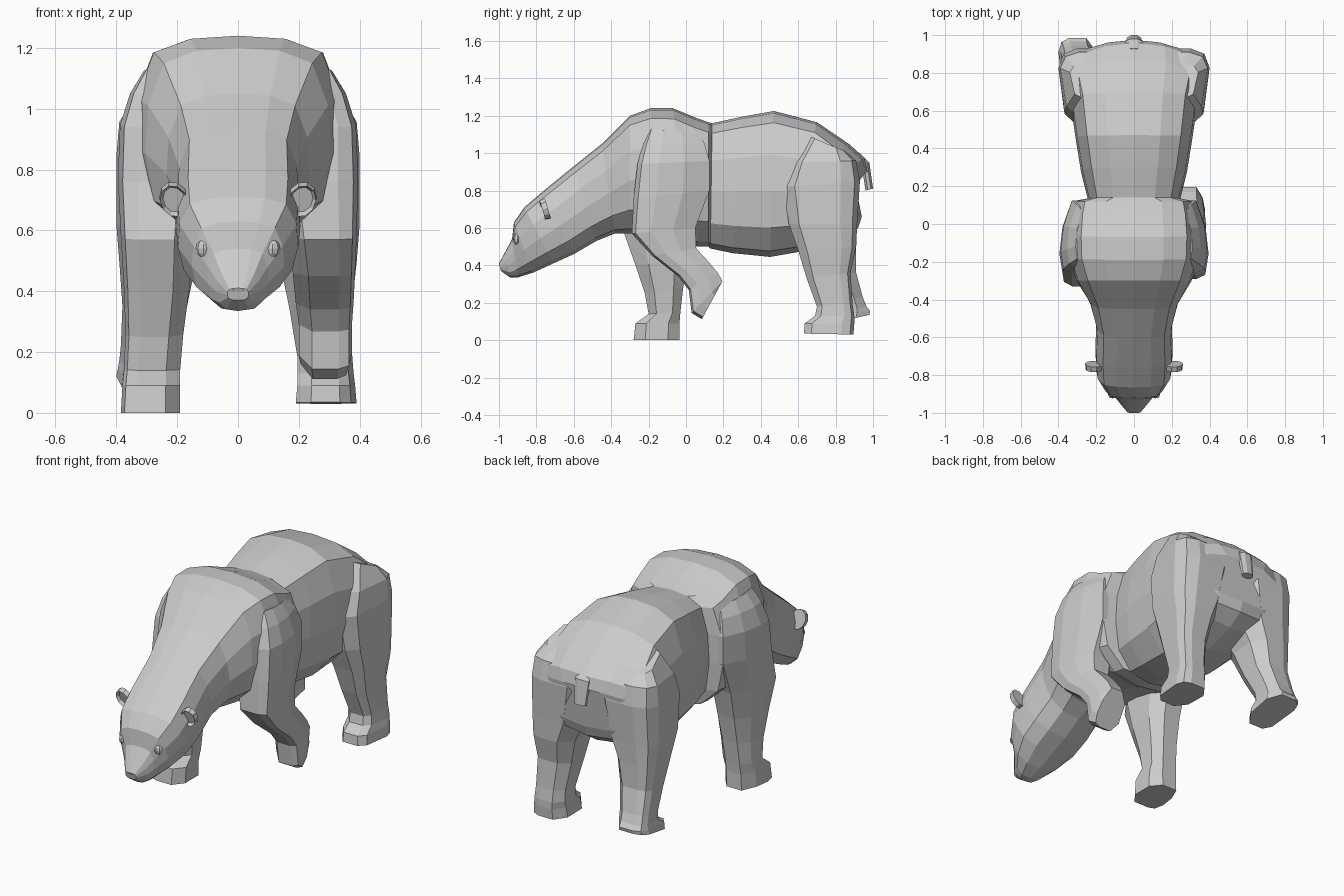
import bpy, bmesh, math
from mathutils import Matrix, Vector


def finish(name, bm):
    bmesh.ops.recalc_face_normals(bm, faces=bm.faces)
    me = bpy.data.meshes.new(name)
    bm.to_mesh(me)
    bm.free()
    ob = bpy.data.objects.new(name, me)
    bpy.context.collection.objects.link(ob)
    return ob


def loft(name, rings, section, side=1):
    """Rings are (ya, za, yb, zb, x_inner, x_outer); section points are (across -1..1, along 0..1)."""
    bm = bmesh.new()
    loops = []
    for ya, za, yb, zb, xi, xo in rings:
        mid, half = (xi + xo) / 2, (xo - xi) / 2
        loops.append([bm.verts.new((side * (mid + half * s), ya + (yb - ya) * t, za + (zb - za) * t))
                      for s, t in section])
    n = len(section)
    for a, b in zip(loops, loops[1:]):
        for i in range(n):
            bm.faces.new((a[i], a[(i + 1) % n], b[(i + 1) % n], b[i]))
    bm.faces.new(loops[0])
    bm.faces.new(loops[-1])
    return finish(name, bm)


# Cross-sections: broad-backed body, plain limb, front leg fullest at the front, hind leg at the back
half = [(0.45, 0.015), (0.8, 0.08), (0.97, 0.3), (1, 0.55), (0.9, 0.8), (0.55, 0.96)]
body_section = [(0, 0)] + half + [(0, 1)] + [(-s, t) for s, t in reversed(half)]
k = math.cos(math.pi / 8)
limb_section = [(math.sin(a) / k, 0.5 - 0.5 * math.cos(a) / k)
                for a in (math.pi / 8 + i * math.pi / 4 for i in range(8))]
front_section = [(-.5, 0), (.5, 0), (.88, .06), (1, .3), (.88, .65), (.5, 1),
                 (-.5, 1), (-1, .75), (-1, .25)]
hind_section = [(-.5, 0), (.45, 0), (.82, .15), (1, .75), (.85, .93), (.45, 1),
                (-.5, 1), (-1, .75), (-1, .25)]

# Head, neck and torso: top y, z, bottom y, z, half width
body = [
    (-1.0, .41, -.99, .37, .035), (-.965, .475, -.94, .335, .07),
    (-.93, .54, -.9, .335, .1), (-.92, .63, -.82, .36, .152),
    (-.865, .71, -.71, .41, .198), (-.76, .80, -.6, .46, .205),
    (-.6, .93, -.48, .53, .2), (-.45, 1.05, -.38, .57, .235),
    (-.3, 1.2, -.3, .57, .305), (-.19, 1.24, -.15, .56, .345),
    (-.07, 1.24, 0, .53, .35), (.05, 1.19, .06, .5, .34),
    (.12, 1.165, .12, .5, .325), (.14, 1.16, .13, .49, .245),
    (.3, 1.195, .25, .465, .28), (.47, 1.225, .45, .445, .31),
    (.7, 1.165, .65, .48, .34), (.87, 1.05, .83, .54, .375),
    (.96, .97, .92, .6, .365), (.975, .9, .94, .66, .3)]
torso = loft("body", [(a, b, c, d, -w, w) for a, b, c, d, w in body], body_section)
for v in torso.data.vertices:  # round the rump as seen from above
    v.co.y -= 2.2 * max(0, v.co.y - .65) * v.co.x ** 2

# Shared upper legs: front y, z, back y, z, inner x, outer x
shoulder = [(-.2, 1.13, .07, 1.11, .15, .31), (-.23, 1.05, .1, 1.05, .15, .355),
            (-.26, .94, .125, .96, .15, .388), (-.28, .76, .125, .8, .13, .395)]
haunch = [(.66, 1.09, .85, 1.01, .05, .34), (.57, .95, .91, .96, .03, .39),
          (.52, .82, .93, .85, .03, .4), (.55, .62, .915, .62, .08, .4)]

# Lower legs, each in its own walking position
raised_front = [(-.29, .57, .05, .6, .16, .39), (-.18, .45, .055, .49, .18, .385),
                (-.04, .34, .12, .42, .19, .38), (.015, .268, .17, .36, .2, .375),
                (.03, .145, .195, .315, .2, .375), (.085, .112, .193, .312, .205, .365)]
planted_front = [(-.33, .57, .05, .6, .15, .385), (-.27, .4, .01, .43, .16, .375),
                 (-.22, .25, -.015, .28, .18, .37), (-.2, .14, -.03, .15, .19, .375),
                 (-.27, .09, -.035, .09, .19, .38), (-.28, 0, -.035, 0, .19, .385)]
planted_hind = [(.6, .48, .91, .5, .14, .39), (.645, .33, .88, .36, .17, .375),
                (.7, .18, .89, .2, .195, .375), (.69, .13, .9, .13, .195, .38),
                (.635, .09, .9, .09, .195, .385), (.63, .035, .895, .03, .19, .39)]
pushing_hind = [(.62, .48, .91, .5, .14, .39), (.69, .33, .91, .36, .17, .38),
                (.76, .2, .945, .23, .2, .385), (.76, .15, .965, .18, .205, .39),
                (.7, .12, .985, .155, .205, .395), (.7, .075, .98, .135, .2, .4)]
for name, rings, section, side in (
        ("right_front_leg", shoulder + raised_front, front_section, 1),
        ("left_front_leg", shoulder + planted_front, front_section, -1),
        ("right_hind_leg", haunch + planted_hind, hind_section, 1),
        ("left_hind_leg", haunch + pushing_hind, hind_section, -1)):
    loft(name, rings, section, side)

# Tail
loft("tail", [(.93, 1.0, .89, .97, -.04, .04), (.98, .95, .94, .93, -.045, .045),
              (1.0, .81, .96, .8, -.035, .035)], limb_section)

for label, s in (("right", 1), ("left", -1)):
    # Cupped ear, leaning forward
    bm = bmesh.new()
    bmesh.ops.create_cone(bm, cap_ends=True, segments=10, radius1=.054, radius2=.05, depth=.03)
    front = max(bm.faces, key=lambda f: f.calc_center_median().z)
    bmesh.ops.inset_region(bm, faces=[front], thickness=.01, depth=0)
    bmesh.ops.translate(bm, verts=front.verts, vec=(0, 0, -.018))
    bmesh.ops.scale(bm, verts=bm.verts, vec=(.9, 1.1, 1))
    turn = (Matrix.Rotation(s * .15, 4, 'Z') @ Matrix.Rotation(s * .3, 4, 'Y')
            @ Matrix.Rotation(math.radians(108), 4, 'X'))
    bmesh.ops.transform(bm, verts=bm.verts,
                        matrix=Matrix.Translation((s * .21, -.755, .7)) @ turn)
    finish(label + "_ear", bm)

    # Eye
    bm = bmesh.new()
    bmesh.ops.create_uvsphere(bm, u_segments=8, v_segments=6, radius=1)
    bmesh.ops.transform(bm, verts=bm.verts, matrix=Matrix.Translation((s * .114, -.9, .54))
                        @ Matrix.Diagonal(Vector((.025, .024, .031, 1))))
    finish(label + "_eye", bm)

# Nose pad
loft("nose", [(-.985, .425, -.96, .41, -.04, .04), (-1.0, .405, -.98, .375, -.035, .035)], limb_section)
